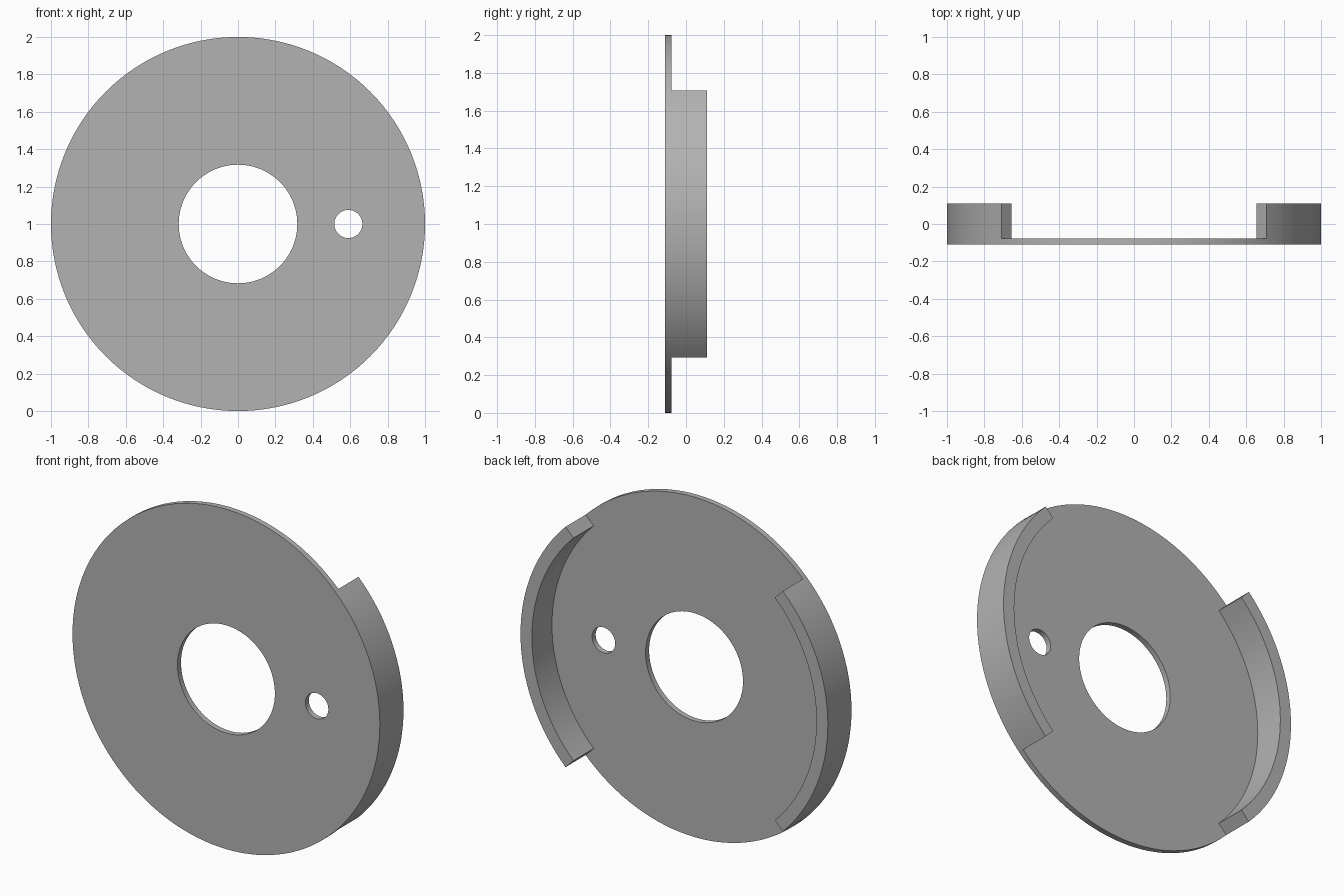
import bpy, bmesh
from math import cos, sin, radians, tau
from mathutils import Vector

cube = bpy.data.objects.get("Cube")
if cube:
    bpy.data.objects.remove(cube, do_unlink=True)

FRONT, STEP, BACK = -0.11, -0.077, 0.11
SEGMENTS = 128
bm = bmesh.new()


def ring(radius, count, cx=0.0):
    return [bm.verts.new((cx + radius * cos(tau * i / count), FRONT,
                          1 + radius * sin(tau * i / count))) for i in range(count)]


def loop_edges(verts):
    return [bm.edges.new((v, verts[(i + 1) % len(verts)])) for i, v in enumerate(verts)]


def extrude(faces, depth):
    geom = bmesh.ops.extrude_face_region(bm, geom=faces)["geom"]
    moved = [g for g in geom if isinstance(g, bmesh.types.BMVert)]
    bmesh.ops.translate(bm, vec=Vector((0, depth, 0)), verts=moved)


# Rim walls: quad strips over the left and right quarters
outer, inner = ring(1.0, SEGMENTS), ring(0.926, SEGMENTS)
outline = loop_edges(outer)
eighth = SEGMENTS // 8
for start in (-eighth, 3 * eighth):
    for i in range(start, start + 2 * eighth):
        a, b = i % SEGMENTS, (i + 1) % SEGMENTS
        bm.faces.new((outer[a], outer[b], inner[b], inner[a]))
bmesh.ops.delete(bm, geom=[v for v in inner if not v.link_faces], context="VERTS")

# Web of the disc with the centre bore and the small pin hole
loop_edges(ring(0.317, 96))
loop_edges(ring(0.075, 48, 0.59))
border = [e for e in bm.edges if len(e.link_faces) == 0
          or (len(e.link_faces) == 1 and e not in outline)]
bmesh.ops.triangle_fill(bm, edges=border, use_beauty=True, normal=(0, -1, 0))

# Thickness of the disc, then the walls raised from its back
extrude(bm.faces[:], STEP - FRONT)
bm.normal_update()
wall_faces = [f for f in bm.faces if len(f.verts) == 4
              and all(abs(v.co.y - STEP) < 1e-4 for v in f.verts)]
extrude(wall_faces, BACK - STEP)
bmesh.ops.recalc_face_normals(bm, faces=bm.faces[:])

mesh = bpy.data.meshes.new("flanged_disc")
bm.to_mesh(mesh)
bm.free()
disc = bpy.data.objects.new("flanged_disc", mesh)
bpy.context.collection.objects.link(disc)

# Plain grey finish
grey = bpy.data.materials.new("plain_grey")
grey.use_nodes = True
colour = (0.45, 0.45, 0.45, 1)
grey.diffuse_color = colour
grey.node_tree.nodes["Principled BSDF"].inputs["Base Color"].default_value = colour
mesh.materials.append(grey)

bpy.ops.object.select_all(action="DESELECT")
disc.select_set(True)
bpy.context.view_layer.objects.active = disc
bpy.ops.object.shade_smooth_by_angle(angle=radians(30))
